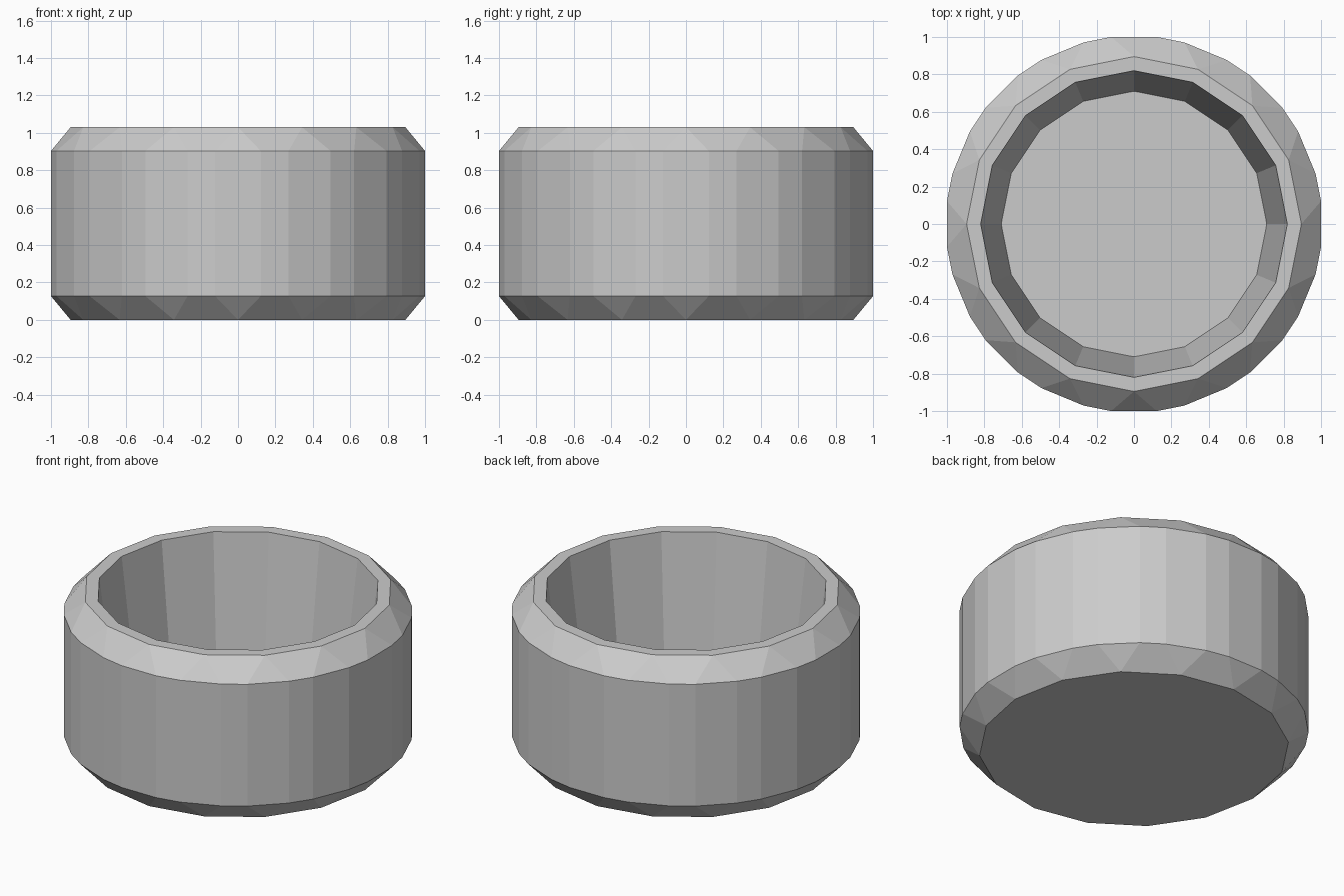
import bpy, bmesh, math

if "Cube" in bpy.data.objects:
    bpy.data.objects.remove(bpy.data.objects["Cube"])

SIDES = 16
STEP = 2 * math.pi / SIDES
SPLIT = math.atan(0.122)            # half angle of each split corner
R_OUT = 1 / math.cos(SPLIT)

grey = bpy.data.materials.new("plain grey")
grey.diffuse_color = (0.6, 0.6, 0.6, 1)
grey.use_nodes = True
grey.node_tree.nodes["Principled BSDF"].inputs["Base Color"].default_value = grey.diffuse_color

bm = bmesh.new()


def ring(radius, z):
    """Sixteen-sided ring of vertices."""
    return [bm.verts.new((radius * math.cos(i * STEP), radius * math.sin(i * STEP), z))
            for i in range(SIDES)]


def split_ring(z):
    """Wide ring with every corner cut into a pair of vertices."""
    return [bm.verts.new((R_OUT * math.cos(i * STEP + s * SPLIT),
                          R_OUT * math.sin(i * STEP + s * SPLIT), z))
            for i in range(SIDES) for s in (-1, 1)]


def bridge(a, b):
    n = len(a)
    for i in range(n):
        j = (i + 1) % n
        bm.faces.new((a[i], a[j], b[j], b[i]))


def chamfer(small, wide):
    """Triangle at each corner, quad along each side."""
    for i in range(SIDES):
        j = (i + 1) % SIDES
        bm.faces.new((small[i], wide[2 * i], wide[2 * i + 1]))
        bm.faces.new((small[i], wide[2 * i + 1], wide[2 * j], small[j]))


# Rings from the base, up the outside and down into the bowl
base = ring(0.895, 0)
low, high = split_ring(0.127), split_ring(0.903)
rim_outer, rim_inner = ring(0.895, 1.03), ring(0.82, 1.03)
floor = ring(0.71, 0.13)

bm.faces.new(base)                  # underside
chamfer(base, low)                  # lower chamfer
bridge(low, high)                   # outer wall
chamfer(rim_outer, high)            # upper chamfer
bridge(rim_outer, rim_inner)        # rim
bridge(rim_inner, floor)            # inner wall
bm.faces.new(floor)                 # bowl floor
bmesh.ops.recalc_face_normals(bm, faces=bm.faces[:])

mesh = bpy.data.meshes.new("round_bowl")
bm.to_mesh(mesh)
bm.free()
mesh.materials.append(grey)
bowl = bpy.data.objects.new("round_bowl", mesh)
bpy.context.collection.objects.link(bowl)
